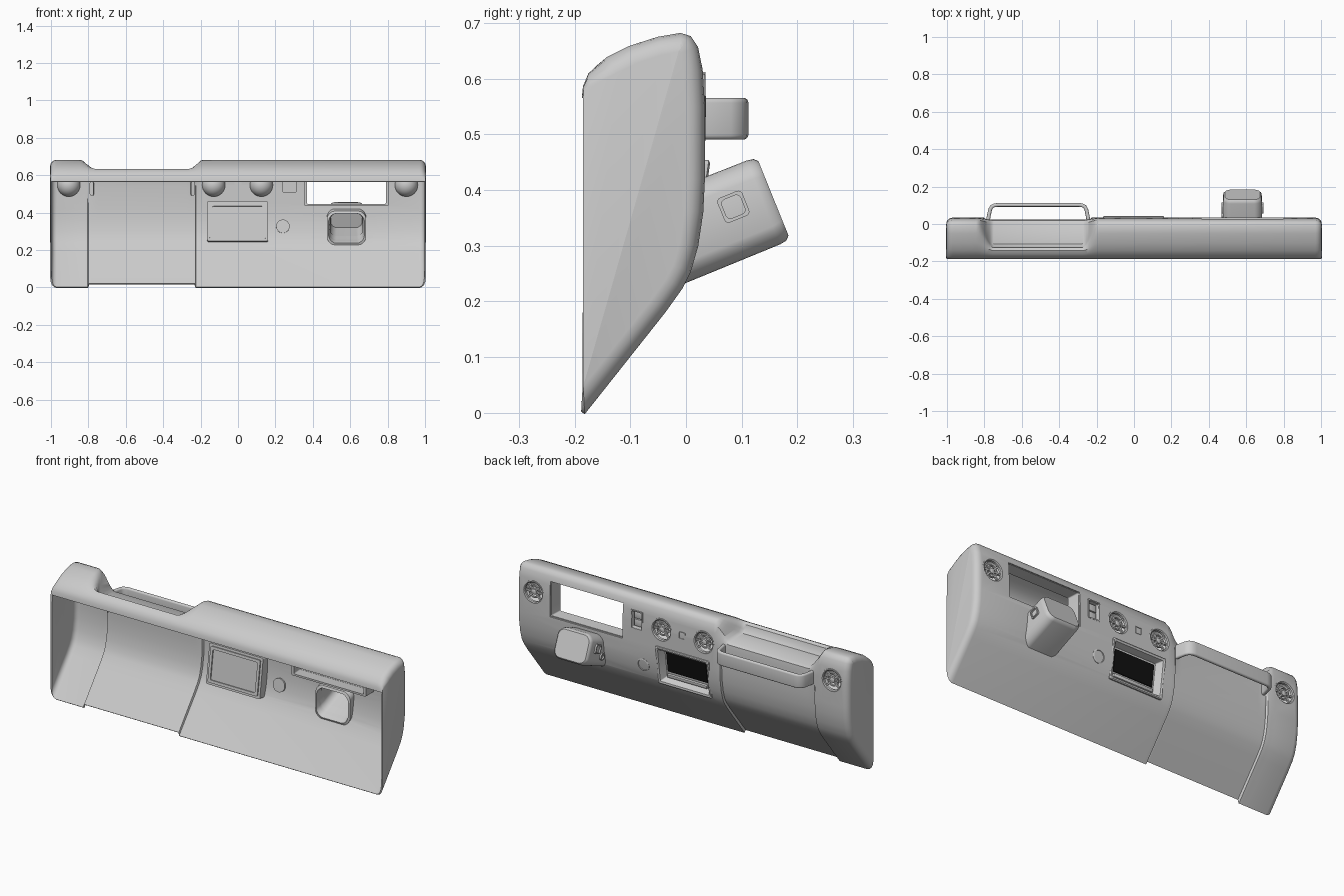
import bpy, bmesh
from math import sin, cos, pi, radians
from mathutils import Matrix

if "Cube" in bpy.data.objects:
    bpy.data.objects.remove(bpy.data.objects["Cube"])


def make(name, bm, loc=(0, 0, 0), rx=0, smooth=True):
    bmesh.ops.recalc_face_normals(bm, faces=bm.faces)
    me = bpy.data.meshes.new(name)
    bm.to_mesh(me)
    bm.free()
    ob = bpy.data.objects.new(name, me)
    bpy.context.collection.objects.link(ob)
    ob.location, ob.rotation_euler[0] = loc, radians(rx)
    if smooth:
        shade(ob)
    return ob


def shade(ob):
    bpy.ops.object.select_all(action='DESELECT')
    ob.select_set(True)
    bpy.context.view_layer.objects.active = ob
    bpy.ops.object.shade_smooth_by_angle(angle=radians(40))


def loft(name, rings, loc=(0, 0, 0), rx=0, caps=(True, True), wrap=False, closed=True):
    bm = bmesh.new()
    vs = [[bm.verts.new(p) for p in r] for r in rings]
    n = len(vs[0])
    pairs = list(zip(vs, vs[1:])) + ([(vs[-1], vs[0])] if wrap else [])
    for a, b in pairs:
        for i in range(n if closed else n - 1):
            j = (i + 1) % n
            bm.faces.new((a[i], a[j], b[j], b[i]))
    if not wrap:
        for on, r in zip(caps, (vs[0], vs[-1])):
            if on:
                bm.faces.new(r)
    return make(name, bm, loc, rx)


def rrect(w, h, r, n=4):
    # rounded rectangle as (u, v) points
    pts = []
    for k, (sx, sy) in enumerate(((1, 1), (-1, 1), (-1, -1), (1, -1))):
        for i in range(n + 1):
            a = (k + i / n) * pi / 2
            pts.append((sx * (w / 2 - r) + r * cos(a), sy * (h / 2 - r) + r * sin(a)))
    return pts


def ring(w, h, r, y):
    return [(u, y, v) for u, v in rrect(w, h, r)]


def circle(r, y, n=32):
    return [(r * cos(2 * pi * i / n), y, r * sin(2 * pi * i / n)) for i in range(n)]


def box(name, size, loc, rx=0, ry=0, bevel=0.0):
    bm = bmesh.new()
    bmesh.ops.create_cube(bm, size=1, matrix=Matrix.Diagonal((*size, 1)))
    if bevel:
        bmesh.ops.bevel(bm, geom=bm.edges[:], offset=bevel, segments=2, affect='EDGES', profile=0.5)
    bmesh.ops.rotate(bm, verts=bm.verts, matrix=Matrix.Rotation(ry, 3, 'Y'))
    return make(name, bm, loc, rx)


# dashboard shell: main cross-section and dipped passenger cross-section (y, z)
MAIN = [(-.183, .565), (-.181, .585), (-.172, .607), (-.14, .635), (-.10, .655), (-.05, .671),
        (-.01, .678), (.006, .673), (.018, .655), (.026, .615), (.03, .55), (.03, .42),
        (.027, .36), (.018, .30), (.005, .255), (-.01, .225), (-.04, .183), (-.185, 0)]
DIP = [(-.183, .565), (-.181, .585), (-.172, .605), (-.158, .62), (-.142, .628), (-.13, .62),
       (-.124, .596), (-.108, .578), (.002, .574), (.016, .565), (.019, .54)]


def section(x, t=0, inset=0.0):
    out, last = [], len(MAIN) - 1
    for i, (y, z) in enumerate(MAIN):
        a, b = MAIN[max(i - 1, 0)], MAIN[min(i + 1, last)]
        ty, tz = b[0] - a[0], b[1] - a[1]
        m = (ty * ty + tz * tz) ** .5
        ny, nz = tz / m, -ty / m
        if i < 3:
            ny = 0
        if i == 0:
            nz = 0
        if i == last:
            ny, nz = 0, 1.6
        if i < len(DIP):
            y, z = y + (DIP[i][0] - y) * t, z + (DIP[i][1] - z) * t
            d = inset
        else:
            d = inset + (.011 if -.8 < x < -.23 else 0)
        out.append((x, y + ny * d, z + nz * d))
    return out


R = .03
arc = [k * pi / 8 for k in range(5)]
ends = [(1 - R + R * sin(a), R * (1 - cos(a))) for a in arc]
dip = [k / 8 for k in range(9)]
rings = [section(-x, 0, d) for x, d in reversed(ends)]
xs = [(-.845 + .095 * s, s * s * (3 - 2 * s)) for s in dip]
xs += [(-.275 + .09 * s, 1 - s * s * (3 - 2 * s)) for s in dip]
ramp = lambda x: (lambda s: s * s * (3 - 2 * s))(max(0, min(1, (x + .845) / .095, (-.185 - x) / .09)))
xs += [(x, ramp(x)) for x in (-.803, -.795, -.239, -.226)]
rings += [section(x, t) for x, t in sorted(xs)]
rings += [section(x, 0, d) for x, d in ends]
shell = loft("dashboard_shell", rings, closed=False)

VENTS = (-.905, -.13, .125, .9)
VZ = .547
COL = dict(loc=(.58, .157, .385), rx=22)

# cutters for every opening in the shell
cutters = [loft("cut_vent", [circle(.058, -.05), circle(.058, .1)], (x, 0, VZ)) for x in VENTS]
cutters += [box("cut_cluster", (.44, .2, .19), (.58, .04, .535)),
            box("cut_screen", (.31, .2, .195), (-.002, .02, .348), -8),
            box("cut_switch", (.06, .1, .09), (.275, .03, .56)),
            loft("cut_column", [ring(.195, .148, .035, -.28), ring(.195, .148, .035, 0)], **COL)]
sol = shell.modifiers.new("wall", 'SOLIDIFY')
sol.thickness, sol.offset = .008, 0
for c in cutters:
    c.hide_render = True
    mod = shell.modifiers.new("cut", 'BOOLEAN')
    mod.operation, mod.solver, mod.object = 'DIFFERENCE', 'EXACT', c
bpy.context.view_layer.update()
mesh = bpy.data.meshes.new_from_object(shell.evaluated_get(bpy.context.evaluated_depsgraph_get()))
shell.modifiers.clear()
shell.data = mesh
for c in cutters:
    bpy.data.objects.remove(c)
shade(shell)

# round air vents: bowl, rim, inner ring, spokes and hub
for x in VENTS:
    p = (x, .03, VZ)
    bowl = [circle(.062 * cos(a), -.062 * sin(a)) for a in [k * pi / 17 for k in range(9)]]
    loft("vent_bowl", bowl, p, caps=(False, True))
    loft("vent_rim", [circle(.063, -.006), circle(.062, .004), circle(.057, .005),
                      circle(.052, .001), circle(.052, -.012)], p, wrap=True)
    loft("vent_inner_ring", [circle(.034, -.014), circle(.034, -.004),
                             circle(.028, -.004), circle(.028, -.014)], p, wrap=True)
    for k in range(2):
        box("vent_spoke", (.108, .01, .009), (x, .021, VZ), ry=pi / 4 + k * pi / 2)
    box("vent_slat", (.108, .01, .008), (x, .02, VZ))
    loft("vent_hub", [circle(.014, -.018), circle(.014, -.002), circle(.011, 0)], p)

# instrument cluster tunnel
loft("cluster_tunnel", [ring(.45, .20, .006, -.045), ring(.45, .20, .006, .021),
                        ring(.436, .186, .006, .021), ring(.42, .18, .006, -.045)],
     (.58, 0, .535), wrap=True)

# central screen with its recessed housing
sp = (-.002, .018, .348)
loft("screen_housing", [ring(.325, .215, .008, -.045), ring(.325, .215, .008, .008),
                        ring(.315, .205, .006, .011), ring(.295, .185, .006, .008),
                        ring(.262, .162, .005, -.03)], sp, -8)
loft("screen_back_frame", [ring(.30, .19, .008, -.052), ring(.30, .19, .008, -.044),
                           ring(.27, .16, .008, -.044), ring(.27, .16, .008, -.052)],
     sp, -8, wrap=True)
black = bpy.data.materials.new("screen_black")
black.diffuse_color = (.005, .005, .005, 1)
black.use_nodes = True
black.node_tree.nodes["Principled BSDF"].inputs["Base Color"].default_value = black.diffuse_color
screen = box("screen", (.24, .008, .115), (-.002, -.008, .364), -8)
screen.data.materials.append(black)
box("screen_lower_bar", (.24, .014, .018), (-.002, -.012, .285), -8, bevel=.003)

# switch pair, small square button, round button
loft("switch_housing", [ring(.074, .104, .005, -.03), ring(.074, .104, .005, .006),
                        ring(.062, .092, .004, .006), ring(.058, .088, .004, -.022)],
     (.275, .029, .56))
for dz in (-.021, .021):
    box("switch_rocker", (.052, .014, .038), (.275, .012, .56 + dz), bevel=.003)
loft("square_button", [ring(.038, .038, .004, -.01), ring(.038, .038, .004, .005),
                       ring(.032, .032, .003, .005), ring(.031, .031, .003, .002)], (0, .031, .55))
loft("round_button", [circle(.036, -.014), circle(.036, .004), circle(.030, .006),
                      circle(.029, .002)], (.24, .023, .325), -8)


# hollow steering column, rear rim sheared to meet the panel
def barrel(w, h, r, y, shear=0.0):
    return [(u * (1.03 - .12 * (v / .08) ** 2), y + shear * v, v) for u, v in rrect(w, h, r, 6)]


loft("steering_column", [barrel(.17, .13, .03, -.135), barrel(.19, .144, .035, -.185, .45),
                         barrel(.212, .164, .035, -.18, .45), barrel(.208, .162, .035, -.02),
                         barrel(.202, .158, .035, -.007), barrel(.186, .144, .03, 0)],
     **COL, caps=(False, True))
loft("column_inner_wall", [barrel(.18, .138, .032, -.165, .4), barrel(.165, .125, .03, -.02)],
     **COL, caps=(False, True))
for s in (-1, 1):
    # stalk sockets on both sides of the column
    f = [[(s * d, u, v) for u, v in rrect(w, w, .008)]
         for d, w in ((.098, .048), (.112, .048), (.112, .036), (.098, .036))]
    loft("stalk_socket", f, (.58, .085, .37), 22, wrap=True)
lock = [[(-d, p[0], p[2]) for p in circle(r, 0, 24)] for d, r in ((.095, .018), (.112, .018), (.112, .012), (.104, .011))]
loft("ignition_socket", lock, (.58, .05, .315), 22)

# passenger grab handle: rounded bar swept along a bracket path
half = [(-.783, .0), (-.777, .04), (-.769, .078), (-.761, .092), (-.747, .100), (-.73, .102)]
path = half + [(-1.024 - x, y) for x, y in reversed(half)]
bars = []
for i, (x, y) in enumerate(path):
    a, b = path[max(i - 1, 0)], path[min(i + 1, len(path) - 1)]
    tx, ty = b[0] - a[0], b[1] - a[1]
    m = (tx * tx + ty * ty) ** .5
    bars.append([(x - ty / m * u, y + tx / m * u, .528 + v) for u, v in rrect(.02, .075, .009)])
loft("grab_handle", bars)
